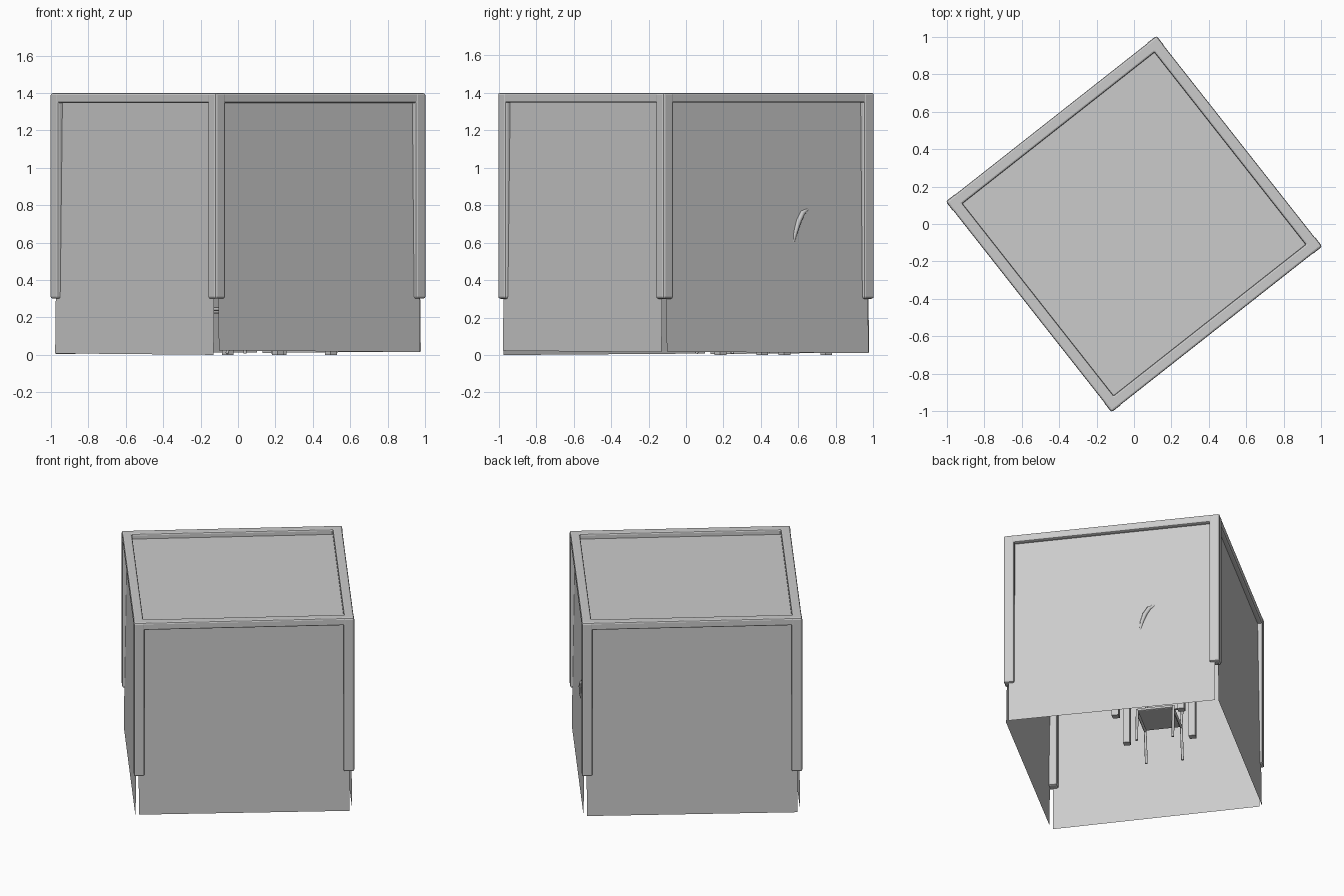
import bpy, math
from mathutils import Matrix, Vector

if "Cube" in bpy.data.objects:
    bpy.data.objects.remove(bpy.data.objects["Cube"])

H, TOP = 0.717, 1.4                      # half width and height of the booth
ROT = Matrix.Rotation(math.radians(38.2), 4, 'Z')


def mesh(name, verts, faces):
    me = bpy.data.meshes.new(name)
    me.from_pydata([tuple(ROT @ Vector(v)) for v in verts], [], faces)
    ob = bpy.data.objects.new(name, me)
    bpy.context.collection.objects.link(ob)
    return ob


def box(name, lo, hi, bevel=0):
    v = [(x, y, z) for z in (lo[2], hi[2]) for y in (lo[1], hi[1]) for x in (lo[0], hi[0])]
    f = [(0, 2, 3, 1), (4, 5, 7, 6), (0, 1, 5, 4), (1, 3, 7, 5), (3, 2, 6, 7), (2, 0, 4, 6)]
    ob = mesh(name, v, f)
    if bevel:
        m = ob.modifiers.new("Bevel", 'BEVEL')
        m.width, m.segments = bevel, 2
    return ob


def tube(name, pts, r, radii=None):
    cu = bpy.data.curves.new(name, 'CURVE')
    cu.dimensions, cu.bevel_depth, cu.bevel_resolution = '3D', r, 1
    cu.use_fill_caps = True
    sp = cu.splines.new('POLY')
    sp.points.add(len(pts) - 1)
    for i, p in enumerate(pts):
        sp.points[i].co = (*(ROT @ Vector(p)), 1)
        sp.points[i].radius = radii[i] if radii else 1
    ob = bpy.data.objects.new(name, cu)
    bpy.context.collection.objects.link(ob)


# Corner posts
W = 0.07
for sx in (-1, 1):
    for sy in (-1, 1):
        xs, ys = sorted((sx * H, sx * (H - W))), sorted((sy * H, sy * (H - W)))
        box("corner_post", (xs[0], ys[0], 0.3), (xs[1], ys[1], TOP), 0.012)

# Top rails
B = 0.064
for s in (-1, 1):
    a, b = sorted((s * (H - 0.002), s * (H - B)))
    box("top_rail", (a, -H + 0.01, 1.347), (b, H - 0.01, TOP), 0.01)
    box("top_rail", (-H + 0.01, a, 1.347), (H - 0.01, b, TOP), 0.01)

# Recessed roof
R = H - 0.05
mesh("roof_panel", [(-R, -R, 1.365), (R, -R, 1.365), (R, R, 1.365), (-R, R, 1.365)], [(0, 1, 2, 3)])

# Hanging wall panels, flaring slightly outward, open at the lower corners
for k, z0 in enumerate((0.01, 0.005, 0.0, 0.015)):
    q = Matrix.Rotation(k * math.pi / 2, 4, 'Z')
    pts = [(0.705, -0.685, z0 + 0.008), (0.705, 0.685, z0), (0.685, 0.685, 1.37), (0.685, -0.685, 1.37)]
    mesh("wall_panel", [q @ Vector(p) for p in pts], [(0, 1, 2, 3)])

# Desk against the entrance wall
for x in (0.26, 0.62):
    for y in (-0.01, 0.425):
        box("desk_leg", (x, y, 0), (x + 0.045, y + 0.045, 0.46))
box("desk_top", (0.25, -0.03, 0.46), (0.67, 0.49, 0.49))

# Chair facing the desk
CY, HW = 0.2, 0.12
box("chair_seat", (0.02, CY - HW, 0.235), (0.29, CY + HW, 0.255), 0.008)
for s in (-1, 1):
    y = CY + s * HW
    tube("chair_back_leg", [(-0.01, y, 0.008), (0.03, y, 0.25), (-0.03, y, 0.52)], 0.009)
    tube("chair_front_leg", [(0.3, y, 0.008), (0.28, y, 0.25)], 0.009)
    tube("chair_side_bar", [(0.03, y, 0.23), (0.28, y, 0.23)], 0.009)
tube("chair_top_bar", [(-0.03, CY + HW * math.cos(t * math.pi / 8), 0.52 + 0.04 * math.sin(t * math.pi / 8))
                       for t in range(9)], 0.009)
box("chair_backrest", (-0.03, CY - HW, 0.4), (-0.015, CY + HW, 0.52))

# Rounded rim that pokes through the wall above the desk
tube("rim_arc", [(0.69, 0.185, 0.6), (0.695, 0.198, 0.66), (0.695, 0.218, 0.715),
                 (0.692, 0.245, 0.757), (0.687, 0.285, 0.78)], 0.016, [0.4, 0.8, 1, 1, 0.5])
